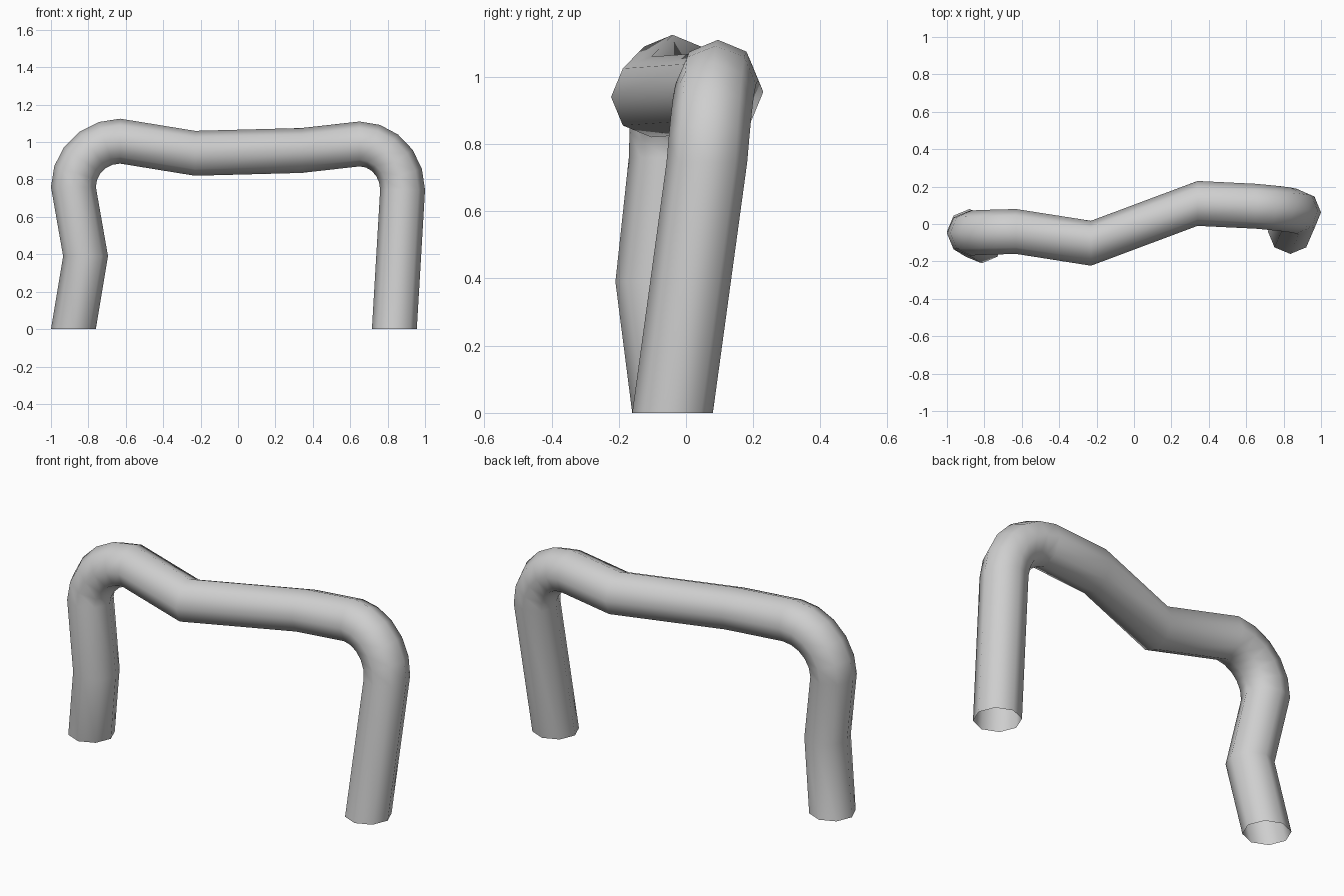
import bpy, bmesh
from math import sin, cos, pi, radians
from mathutils import Vector

cube = bpy.data.objects.get("Cube")
if cube:
    bpy.data.objects.remove(cube, do_unlink=True)

SIDES, RADIUS, BEND_STEPS = 8, 0.12, 5


def bend(start, end, a0, a1):
    """Quarter bend stations between two path points, as (centre, ring angle)."""
    leg, bar = (start, end) if abs(start.x) > abs(end.x) else (end, start)
    pivot = Vector((bar.x, 0, leg.z))
    rx, rz = abs(leg.x - pivot.x), bar.z - pivot.z
    stations = []
    for i in range(BEND_STEPS + 1):
        t = i / BEND_STEPS
        a = radians(a0 + (a1 - a0) * t)
        y = start.y + (end.y - start.y) * t
        stations.append((pivot + Vector((rx * cos(a), y, rz * sin(a))), a))
    return stations


# Path of the tube: crooked leg, bend, wavy bar, bend, leaning leg
path = [(Vector((-0.88, -0.04, 0)), pi), (Vector((-0.815, -0.09, 0.39)), pi)]
path += bend(Vector((-0.88, -0.05, 0.76)), Vector((-0.63, -0.04, 1.005)), 180, 90)
path += [(Vector((-0.23, -0.103, 0.94)), pi / 2), (Vector((0.34, 0.11, 0.955)), pi / 2)]
path += bend(Vector((0.65, 0.095, 0.99)), Vector((0.88, 0.062, 0.745)), 90, 0)
path += [(Vector((0.836, -0.04, 0)), 0)]

# Open-ended tube skinned through one ring per station
bm = bmesh.new()
rings = []
for centre, a in path:
    out, side = Vector((cos(a), 0, sin(a))), Vector((0, 1, 0))
    rings.append([bm.verts.new(centre + RADIUS * (out * cos(b) + side * sin(b)))
                  for b in (2 * pi * k / SIDES for k in range(SIDES))])
for r0, r1 in zip(rings, rings[1:]):
    for k in range(SIDES):
        n = (k + 1) % SIDES
        bm.faces.new((r0[k], r0[n], r1[n], r1[k])).smooth = True
bmesh.ops.recalc_face_normals(bm, faces=bm.faces)

mesh = bpy.data.meshes.new("bent_tube_arch")
bm.to_mesh(mesh)
bm.free()
tube = bpy.data.objects.new("bent_tube_arch", mesh)
bpy.context.collection.objects.link(tube)

# Single light grey material
grey = bpy.data.materials.new("light_grey")
grey.use_nodes = True
grey.diffuse_color = (0.62, 0.62, 0.62, 1)
grey.node_tree.nodes["Principled BSDF"].inputs["Base Color"].default_value = grey.diffuse_color
mesh.materials.append(grey)
